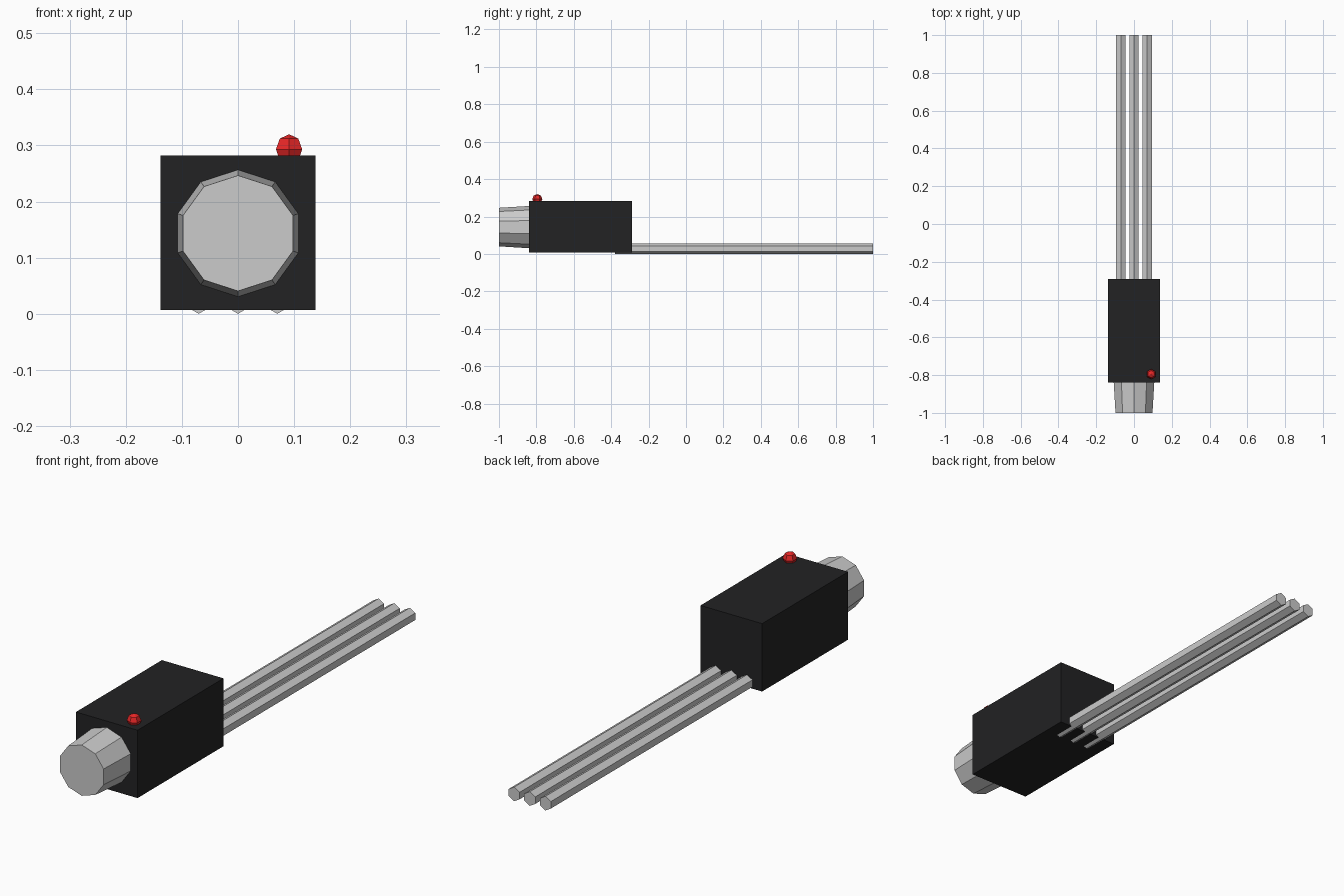
import bpy
import math

if "Cube" in bpy.data.objects:
    bpy.data.objects.remove(bpy.data.objects["Cube"])


def paint(obj, name, color):
    mat = bpy.data.materials.new(name)
    mat.diffuse_color = color
    mat.use_nodes = True
    mat.node_tree.nodes["Principled BSDF"].inputs["Base Color"].default_value = mat.diffuse_color
    obj.data.materials.append(mat)


def rod_along_y(name, sides, r_front, r_back, y0, y1, x, z):
    """Prism along y with one corner pointing straight up."""
    bpy.ops.mesh.primitive_cone_add(
        vertices=sides, radius1=r_front, radius2=r_back, depth=y1 - y0,
        location=(x, (y0 + y1) / 2, z), rotation=(-math.pi / 2, 0, 0))
    obj = bpy.context.object
    obj.name = name
    return obj


# Housing box
bpy.ops.mesh.primitive_cube_add(size=1, location=(0, -0.565, 0.1445))
housing = bpy.context.object
housing.name = "housing"
housing.scale = (0.276, 0.55, 0.275)
paint(housing, "black", (0.016, 0.016, 0.017, 1))

# Ten-sided tapered front cap
rod_along_y("front_cap", 10, 0.103, 0.113, -1.0, -0.838, 0, 0.1435)

# Three hexagonal rods, sunk slightly into the housing
for i, x in enumerate((-0.07, 0, 0.07)):
    rod_along_y(f"rod_{i + 1}", 6, 0.0285, 0.0285, -0.38, 1.0, x, 0.0285)

# Red indicator lamp, half buried in the housing top
bpy.ops.mesh.primitive_uv_sphere_add(
    segments=6, ring_count=4, radius=0.027, location=(0.091, -0.795, 0.293))
lamp = bpy.context.object
lamp.name = "indicator_lamp"
lamp.rotation_euler.z = 0
paint(lamp, "red", (0.8, 0.02, 0.02, 1))
